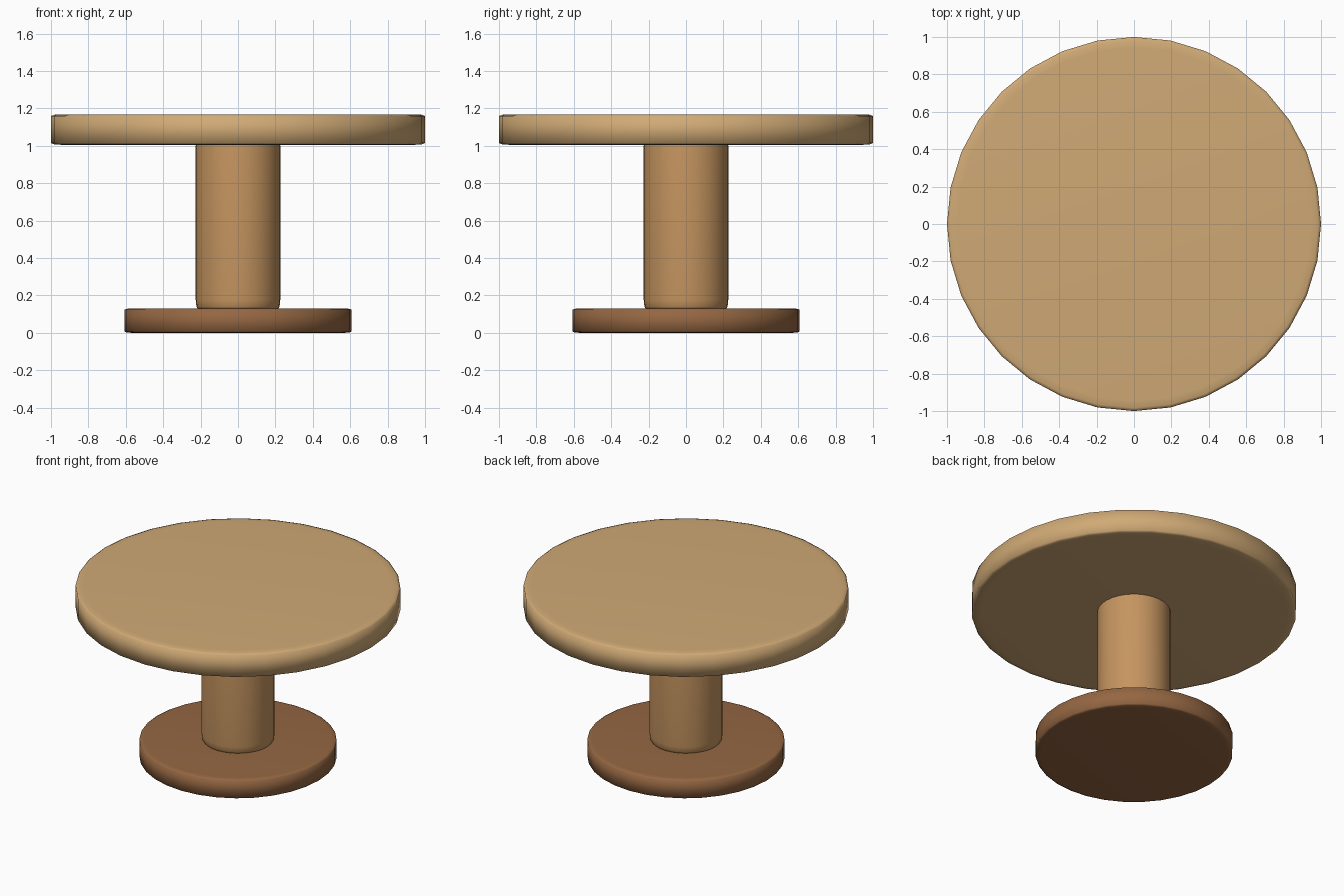
import bpy, bmesh

if "Cube" in bpy.data.objects:
    bpy.data.objects.remove(bpy.data.objects["Cube"])

BEVEL = 0.055


def disc(name, radius, z0, z1, color):
    """Bevelled 32-sided cylinder; the bevel is stretched with the part."""
    bm = bmesh.new()
    bmesh.ops.create_cone(bm, cap_ends=True, segments=32, radius1=1, radius2=1, depth=1)
    rims = [e for e in bm.edges if abs(e.verts[0].co.z - e.verts[1].co.z) < 1e-4]
    bmesh.ops.bevel(bm, geom=rims, offset=BEVEL, segments=2, profile=0.5, affect='EDGES')
    for v in bm.verts:
        v.co.x *= radius
        v.co.y *= radius
        v.co.z = z0 + (v.co.z + 0.5) * (z1 - z0)
    for f in bm.faces:
        f.smooth = True
    mesh = bpy.data.meshes.new(name)
    bm.to_mesh(mesh)
    bm.free()
    mat = bpy.data.materials.new(name + "_wood")
    mat.diffuse_color = (*color, 1)
    mat.use_nodes = True
    mat.node_tree.nodes["Principled BSDF"].inputs["Base Color"].default_value = mat.diffuse_color
    mesh.materials.append(mat)
    obj = bpy.data.objects.new(name, mesh)
    bpy.context.collection.objects.link(obj)
    return obj


# Foot, column and round top
disc("base", 0.607, 0.0, 0.13, (0.30, 0.135, 0.055))
disc("column", 0.226, 0.125, 1.05, (0.56, 0.30, 0.117))
disc("table_top", 1.0, 1.005, 1.168, (0.63, 0.40, 0.18))
